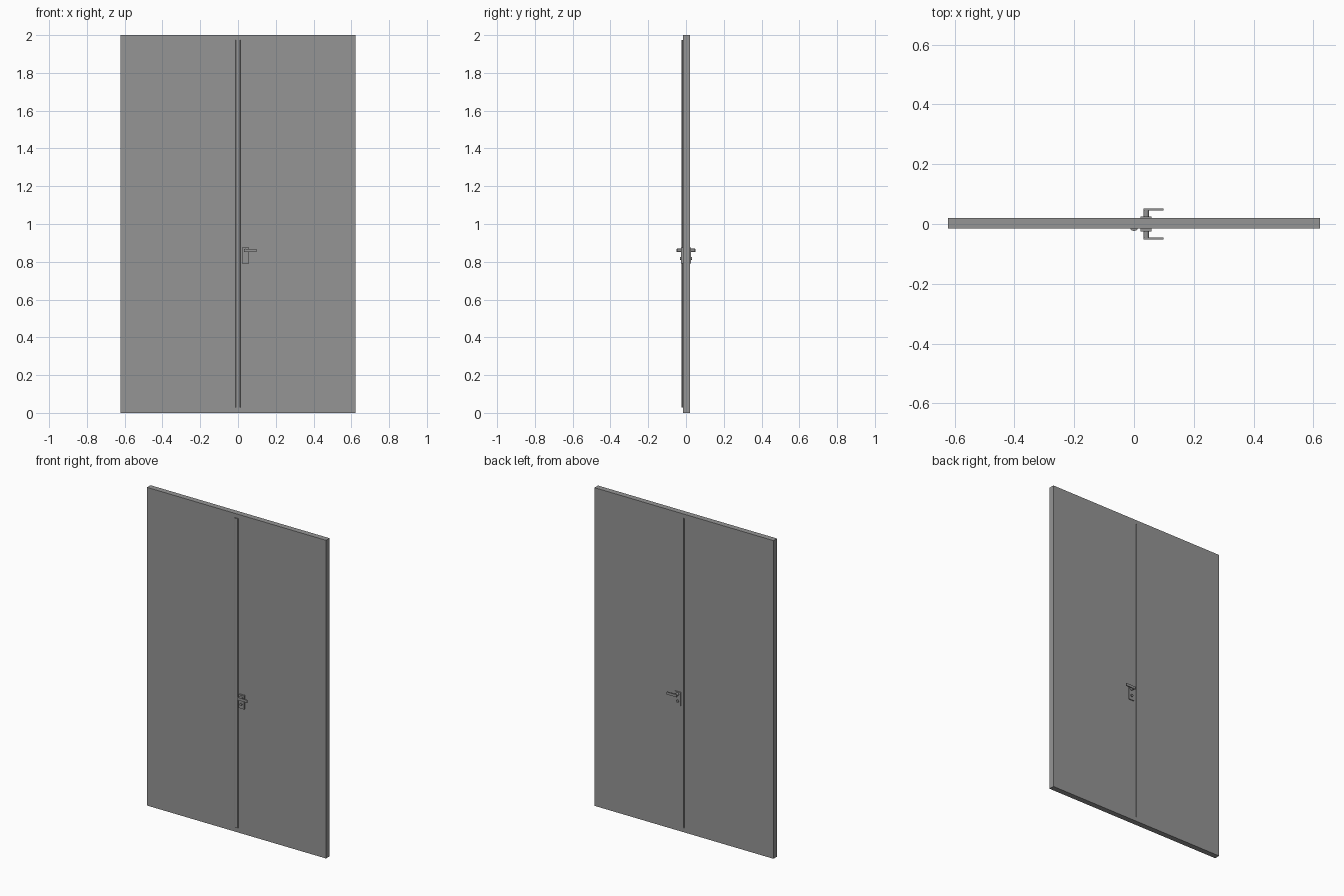
import bpy, bmesh, math
from mathutils import Matrix

cube = bpy.data.objects.get("Cube")
if cube:
    bpy.data.objects.remove(cube, do_unlink=True)

grey = bpy.data.materials.new("door grey")
grey.use_nodes = True
colour = (0.30, 0.30, 0.30, 1)
grey.diffuse_color = colour
grey.node_tree.nodes["Principled BSDF"].inputs["Base Color"].default_value = colour

FRONT, BACK = -0.015, 0.02      # door faces along y
STRIP_Z = (0.028, 1.974)


def finish(name, bm, smooth=False):
    bmesh.ops.recalc_face_normals(bm, faces=bm.faces)
    mesh = bpy.data.meshes.new(name)
    bm.to_mesh(mesh)
    bm.free()
    mesh.materials.append(grey)
    ob = bpy.data.objects.new(name, mesh)
    bpy.context.collection.objects.link(ob)
    if smooth:
        bpy.ops.object.select_all(action='DESELECT')
        ob.select_set(True)
        bpy.context.view_layer.objects.active = ob
        bpy.ops.object.shade_smooth_by_angle(angle=math.radians(35))
    return ob


def prism(name, points, vector):
    """Extrude a closed outline along a vector."""
    bm = bmesh.new()
    face = bm.faces.new([bm.verts.new(p) for p in points])
    out = bmesh.ops.extrude_face_region(bm, geom=[face])
    bmesh.ops.translate(bm, vec=vector,
                        verts=[v for v in out["geom"] if isinstance(v, bmesh.types.BMVert)])
    if not face.is_valid or len(bm.faces) < len(points) + 2:
        bm.faces.new([v for v in bm.verts][:len(points)])
    return finish(name, bm)


def box(name, x, y, z):
    bm = bmesh.new()
    size = [b - a for a, b in (x, y, z)]
    mid = [(a + b) / 2 for a, b in (x, y, z)]
    bmesh.ops.create_cube(bm, size=1, matrix=Matrix.Translation(mid) @ Matrix.Diagonal((*size, 1)))
    return finish(name, bm)


def rod(name, x, z, y, radius):
    """Cylinder running along y."""
    bm = bmesh.new()
    bmesh.ops.create_cone(bm, cap_ends=True, segments=20, radius1=radius, radius2=radius,
                          depth=abs(y[1] - y[0]),
                          matrix=Matrix.Translation((x, sum(y) / 2, z)) @ Matrix.Rotation(math.pi / 2, 4, 'X'))
    return finish(name, bm, smooth=True)


# Door slab: 3 x 3 grid with the narrow middle cell left open as the gap between leaves
bm = bmesh.new()
xs = (-0.6225, -0.002, 0.002, 0.6225)
zs = (0, STRIP_Z[0], STRIP_Z[1], 2)
grid = [[[bm.verts.new((x, y, z)) for z in zs] for x in xs] for y in (FRONT, BACK)]
for i in range(3):
    for j in range(3):
        if (i, j) != (1, 1):
            for layer in grid:
                bm.faces.new((layer[i][j], layer[i + 1][j], layer[i + 1][j + 1], layer[i][j + 1]))
for edge in [e for e in bm.edges if e.is_boundary and e.verts[0].co.y == e.verts[1].co.y
             and abs(e.verts[0].co.y - grid[0][0][0].co.y) < 1e-6]:
    a, b = edge.verts
    match = [next(v for v in bm.verts if v.co.y > 0 and (v.co.xz - p.co.xz).length < 1e-6) for p in (a, b)]
    bm.faces.new((a, b, match[1], match[0]))
finish("door_leaves", bm)

# Half-round cover strip over the gap
outline = [(0.0125 * math.cos(a), FRONT - 0.008 * math.sin(a), STRIP_Z[0])
           for a in (math.pi * k / 5 for k in range(6))]
prism("cover_strip", outline, (0, 0, STRIP_Z[1] - STRIP_Z[0]))

# Handle set on each face
for side, face, sign in (("front", FRONT, -1), ("back", BACK, 1)):
    def span(a, b):
        return tuple(sorted((a, b)))
    box(side + "_handle_plate", (0.021, 0.059), span(face, sign * 0.0255), (0.79, 0.875))
    rod(side + "_handle_neck", 0.041, 0.86, span(face, sign * 0.047), 0.009)
    box(side + "_handle_lever", (0.031, 0.099), span(sign * 0.045, sign * 0.051), (0.852, 0.868))
    rod(side + "_key_cylinder", 0.04, 0.817, span(face, sign * 0.033), 0.008)
